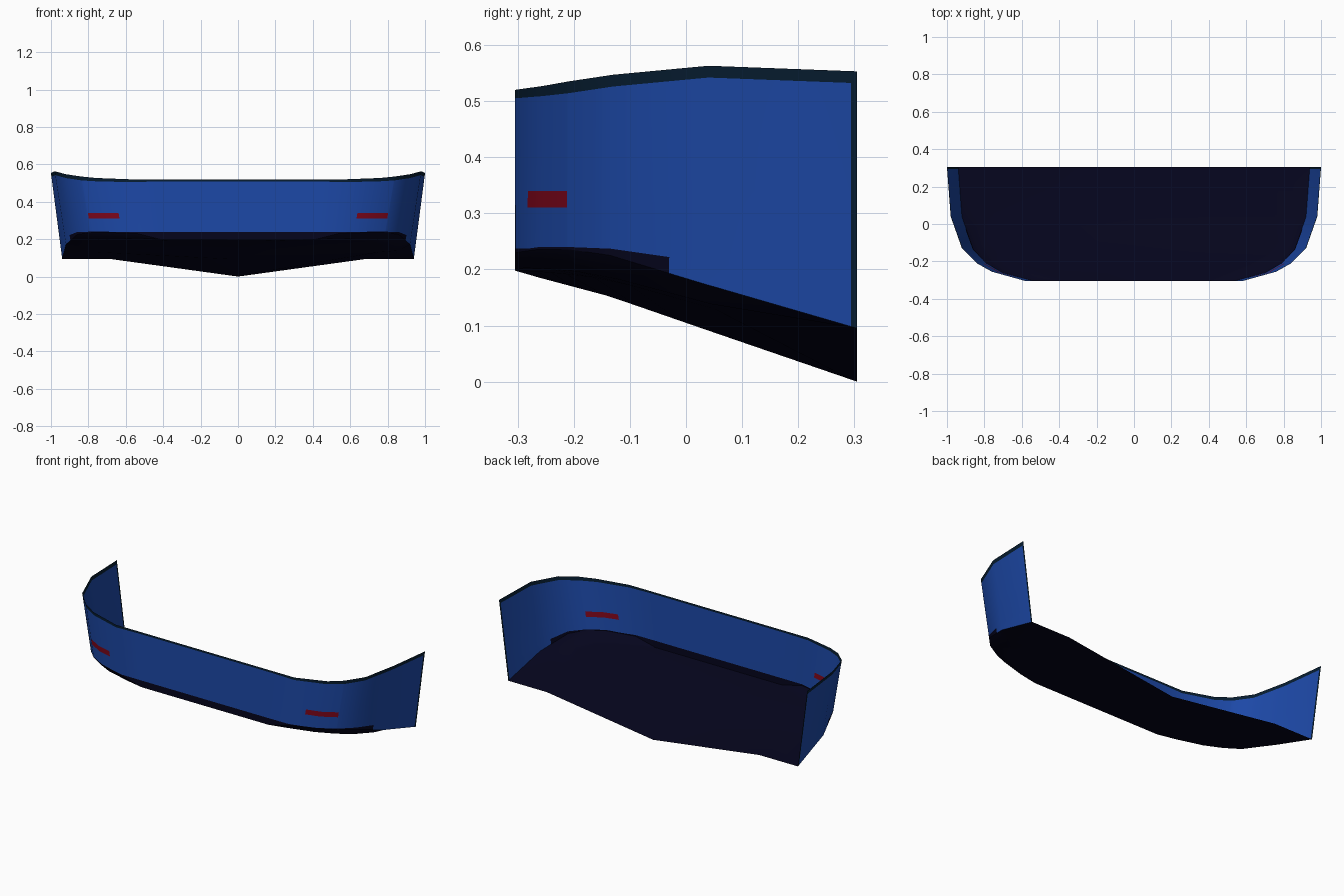
import bpy
import bmesh
import math
from mathutils import Vector

cube = bpy.data.objects.get("Cube")
if cube:
    bpy.data.objects.remove(cube, do_unlink=True)


def material(name, rgb):
    m = bpy.data.materials.new(name)
    m.use_nodes = True
    m.diffuse_color = (*rgb, 1)
    m.node_tree.nodes["Principled BSDF"].inputs["Base Color"].default_value = (*rgb, 1)
    return m


BLUE, DARK, TRIM, RED = range(4)
palette = [
    material("blue paint", (0.012, 0.066, 0.39)),
    material("dark navy", (0.0015, 0.0015, 0.012)),
    material("dark teal trim", (0.002, 0.012, 0.03)),
    material("red marker", (0.21, 0.002, 0.011)),
]


def path(*points):
    return [Vector(p) for p in points]


# Left half of the hull, from the front to the back, one point per station
RIM = path((0.44, -0.305, 0.52), (0.58, -0.305, 0.52), (0.76, -0.255, 0.527),
           (0.84, -0.21, 0.535), (0.92, -0.13, 0.547), (0.98, 0.04, 0.563),
           (1.0, 0.305, 0.553))
FOOT = path((0.41, -0.305, 0.198), (0.54, -0.304, 0.23), (0.70, -0.262, 0.236),
            (0.79, -0.21, 0.236), (0.86, -0.135, 0.225), (0.92, 0.04, 0.172),
            (0.94, 0.305, 0.095))
CHINE = path((0.36, -0.305, 0.198), (0.49, -0.265, 0.196), (0.62, -0.215, 0.192),
             (0.71, -0.165, 0.186), (0.77, -0.1, 0.172), (0.75, 0.05, 0.13),
             (0.69, 0.305, 0.095))
KEEL = path((0, -0.305, 0.198), (0, -0.26, 0.185), (0, -0.2, 0.169),
            (0, -0.14, 0.153), (0, -0.09, 0.136), (0, 0.04, 0.091),
            (0, 0.305, 0))

# Fractional stations are the ends of painted areas
RED_START, RED_END, BAND_END, EDGE_START = 1.5, 2.95, 4.6, 5.96
STATIONS = sorted([*range(len(FOOT)), RED_START, RED_END, BAND_END, EDGE_START])


def along(points, s):
    i = min(int(s), len(points) - 2)
    return points[i].lerp(points[i + 1], s - i)


def mirrored(p, side):
    return Vector((p.x * side, p.y, p.z))


def make_object(name, columns, paint):
    """Join neighbouring columns of points into a strip of quads."""
    bm = bmesh.new()
    grid = [[bm.verts.new(p) for p in col] for col in columns]
    for c in range(len(grid) - 1):
        a, b = grid[c], grid[c + 1]
        for r in range(len(a) - 1):
            f = bm.faces.new((a[r], b[r], b[r + 1], a[r + 1]))
            f.material_index = paint(c, r)
    mesh = bpy.data.meshes.new(name)
    bm.to_mesh(mesh)
    bm.free()
    for m in palette:
        mesh.materials.append(m)
    obj = bpy.data.objects.new(name, mesh)
    bpy.context.collection.objects.link(obj)
    bpy.ops.object.select_all(action='DESELECT')
    obj.select_set(True)
    bpy.context.view_layer.objects.active = obj
    bpy.ops.object.shade_smooth_by_angle(angle=math.radians(40))


# Wall: one column of heights per station, mirrored around the front
def wall_column(s, side):
    foot, rim = along(FOOT, s), along(RIM, s)
    band = max(foot.z + 0.004, 0.237 - 0.025 * max(s - 4, 0))
    trim = rim.z - 0.012 - 0.003 * min(s, 3)
    heights = (foot.z, band, 0.31, 0.34, trim, rim.z)
    span = rim.z - foot.z
    return [mirrored(foot.lerp(rim, (z - foot.z) / span), side) for z in heights]


order = [(s, -1) for s in reversed(STATIONS)] + [(s, 1) for s in STATIONS]


def wall_paint(c, r):
    s = (order[c][0] + order[c + 1][0]) / 2
    if r == 4 or s > EDGE_START:
        return TRIM
    if r == 0 and s < BAND_END:
        return DARK
    if r == 2 and RED_START < s < RED_END:
        return RED
    return BLUE


make_object("wall", [wall_column(s, d) for s, d in order], wall_paint)


# Floor: a keel that deepens to the back, with a bilge turning up to the foot
def floor_row(s):
    foot, chine = along(FOOT, s), along(CHINE, s)
    bilge = foot.lerp(chine, 0.4)
    bilge.z = foot.z + 0.8 * (chine.z - foot.z)
    half = [chine, bilge, foot]
    return [mirrored(p, -1) for p in reversed(half)] + [along(KEEL, s)] + half


# Rows run back to front so that the faces look upwards
make_object("floor", [floor_row(s) for s in reversed(STATIONS)],
            lambda c, r: DARK)
